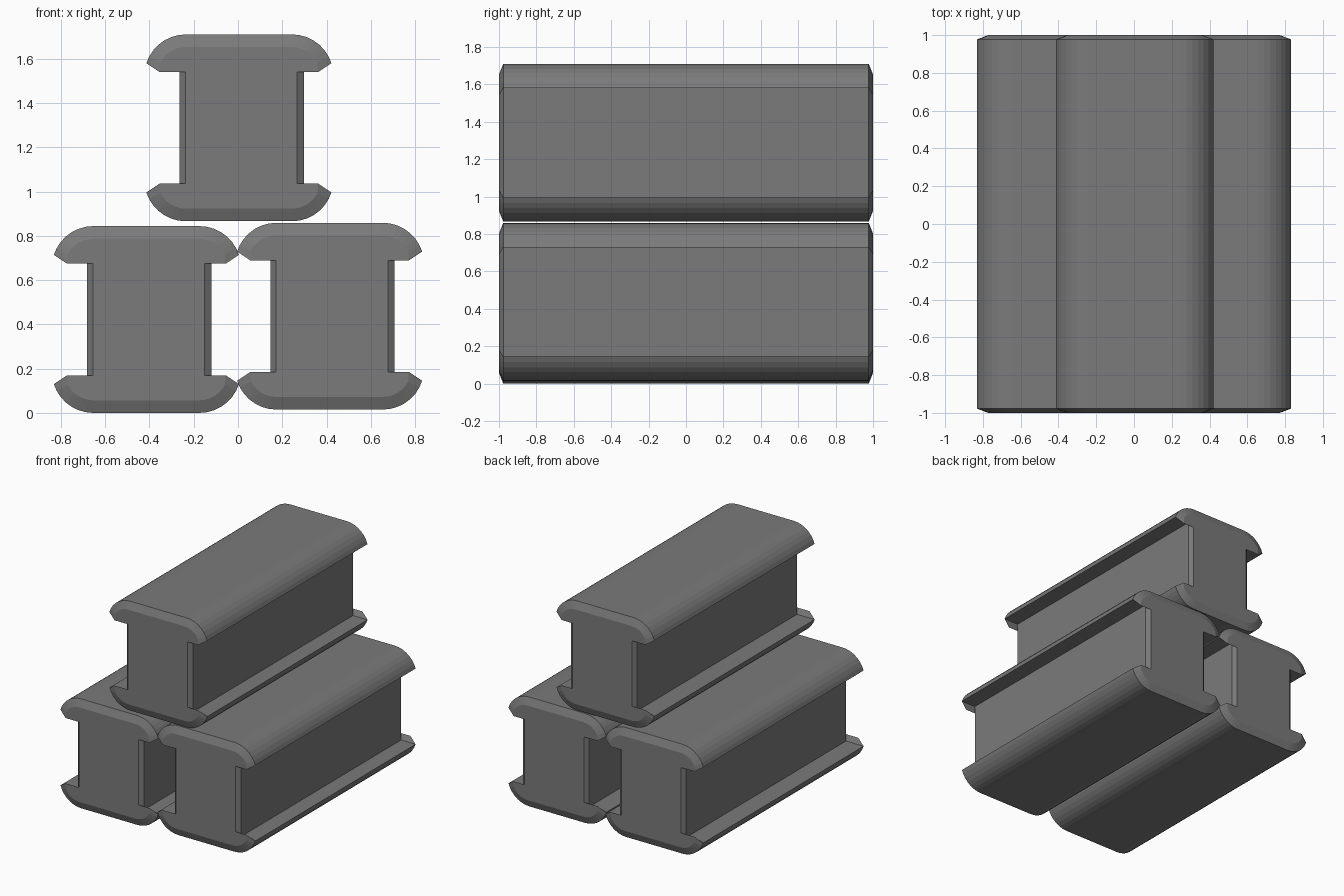
import bpy, bmesh
from math import radians, cos, sin

if "Cube" in bpy.data.objects:
    bpy.data.objects.remove(bpy.data.objects["Cube"])

CX, CZ = 0.24, 0.235          # centre of each rounded flange corner

dark = bpy.data.materials.new("dark_grey")
dark.diffuse_color = (0.196, 0.196, 0.196, 1)
dark.use_nodes = True
dark.node_tree.nodes["Principled BSDF"].inputs["Base Color"].default_value = dark.diffuse_color


def quarter(radius, web, tip):
    """One quarter of the section, from the web up to the flat of the flange."""
    pts = [(web, tip[1]), tip]
    for i in range(1, 8):
        a = radians(17 + 73 * i / 7)
        pts.append((CX + radius * cos(a), CZ + radius * sin(a)))
    return pts


def section(radius, web_left, web_right, tip):
    right = quarter(radius, web_right, tip)
    left = quarter(radius, web_left, tip)
    return (right
            + [(-x, z) for x, z in reversed(left)]
            + [(-x, -z) for x, z in left]
            + [(x, -z) for x, z in reversed(right)])


FULL = section(0.187, 0.268, 0.294, (0.418, 0.292))
END = section(0.13, 0.242, 0.263, (0.358, 0.252))


def beam(name, x, z):
    # Loft the section along y, with bevelled ends
    bm = bmesh.new()
    rings = [[bm.verts.new((px, y, pz)) for px, pz in prof]
             for y, prof in ((-1, END), (-0.977, FULL), (0.977, FULL), (1, END))]
    n = len(FULL)
    for a, b in zip(rings, rings[1:]):
        for i in range(n):
            j = (i + 1) % n
            bm.faces.new((a[i], a[j], b[j], b[i]))
    bm.faces.new(rings[0])
    bm.faces.new(rings[-1][::-1])
    bmesh.ops.recalc_face_normals(bm, faces=bm.faces[:])
    mesh = bpy.data.meshes.new(name)
    bm.to_mesh(mesh)
    bm.free()
    mesh.materials.append(dark)
    obj = bpy.data.objects.new(name, mesh)
    obj.location = (x, 0, z)
    bpy.context.collection.objects.link(obj)


# Two beams side by side, a third stacked on top
beam("lower_left_beam", -0.414, 0.422)
beam("lower_right_beam", 0.414, 0.437)
beam("upper_beam", 0.004, 1.288)
